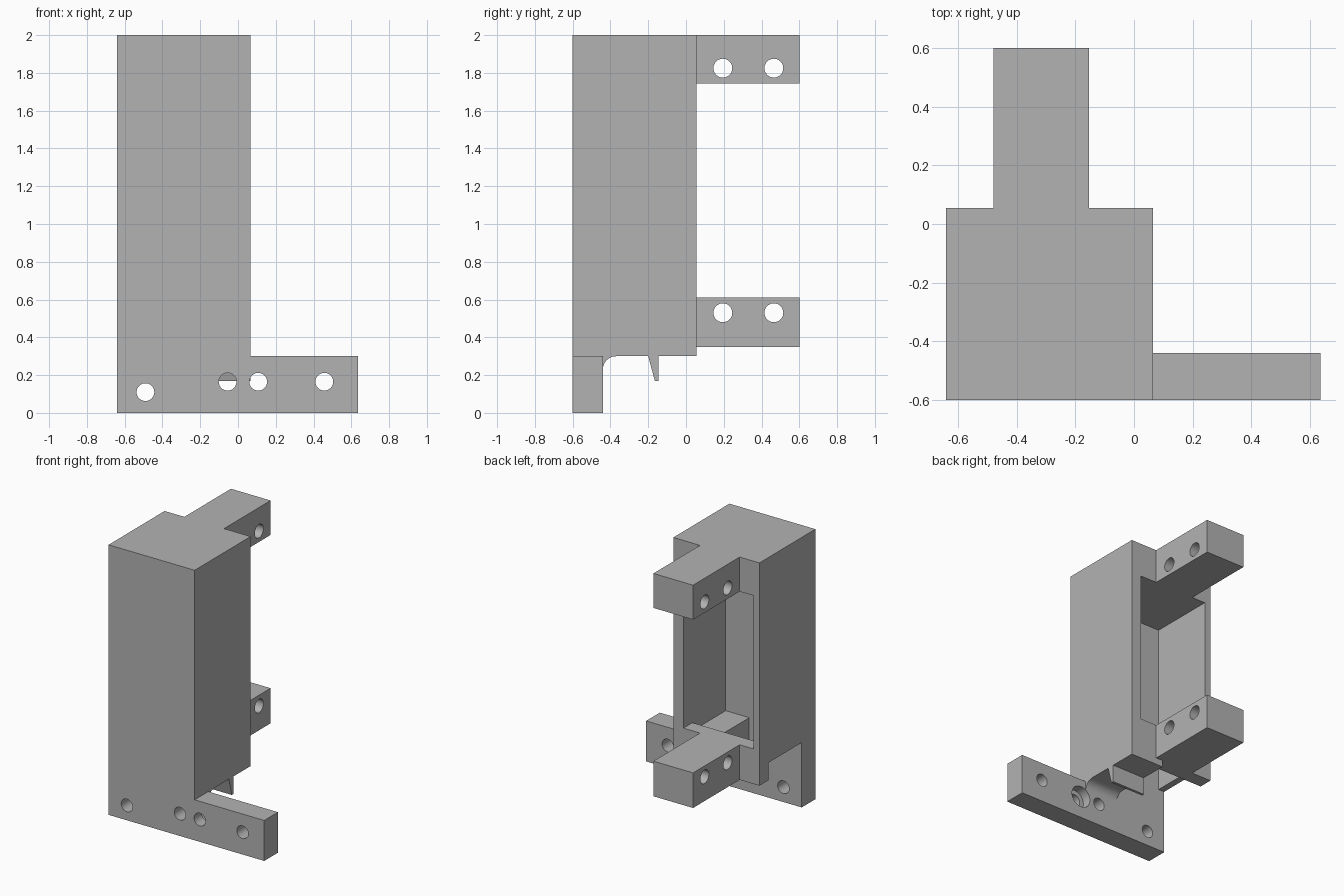
import bpy, bmesh, math
from mathutils import Matrix, Vector

if "Cube" in bpy.data.objects:
    bpy.data.objects.remove(bpy.data.objects["Cube"], do_unlink=True)

grey = bpy.data.materials.new("plain_grey")
grey.use_nodes = True
tone = (0.45, 0.45, 0.45, 1)
grey.diffuse_color = tone
grey.node_tree.nodes["Principled BSDF"].inputs["Base Color"].default_value = tone


def finish(name, bm):
    bmesh.ops.recalc_face_normals(bm, faces=bm.faces)
    mesh = bpy.data.meshes.new(name)
    bm.to_mesh(mesh)
    bm.free()
    mesh.materials.append(grey)
    obj = bpy.data.objects.new(name, mesh)
    bpy.context.collection.objects.link(obj)
    return obj


def box(name, x, y, z):
    bm = bmesh.new()
    size = Matrix.Diagonal((x[1] - x[0], y[1] - y[0], z[1] - z[0], 1))
    centre = Vector((sum(x), sum(y), sum(z))) / 2
    bmesh.ops.create_cube(bm, size=1, matrix=Matrix.Translation(centre) @ size)
    return finish(name, bm)


def rod(name, centre, axis, radius, length):
    bm = bmesh.new()
    turn = Matrix.Rotation(math.pi / 2, 4, "Y" if axis == "x" else "X")
    bmesh.ops.create_cone(bm, cap_ends=True, segments=32, radius1=radius, radius2=radius,
                          depth=length, matrix=Matrix.Translation(centre) @ turn)
    return finish(name, bm)


def prism(name, points, x):
    """Extrude a y-z outline along x."""
    bm = bmesh.new()
    face = bm.faces.new([bm.verts.new((x[0], y, z)) for y, z in points])
    moved = bmesh.ops.extrude_face_region(bm, geom=[face])["geom"]
    verts = [v for v in moved if isinstance(v, bmesh.types.BMVert)]
    bmesh.ops.translate(bm, verts=verts, vec=(x[1] - x[0], 0, 0))
    return finish(name, bm)


def combine(target, tool, operation):
    mod = target.modifiers.new(operation.lower(), "BOOLEAN")
    mod.operation = operation
    mod.solver = "EXACT"
    mod.object = tool
    bpy.context.view_layer.objects.active = target
    bpy.ops.object.modifier_apply(modifier=mod.name)
    bpy.data.objects.remove(tool, do_unlink=True)


# Main dimensions
LEFT, RIGHT, STEP = 0.065, -0.64, -0.21
FRONT, INNER, LIP, BACK = -0.6, -0.44, -0.05, 0.055
FLOOR, CEILING, SHELF, LEDGE = 0.3, 1.745, 0.61, 0.35
inside = (-0.59, -0.017)
well = (INNER, LIP)

# Tall housing
body = box("holder_body", (RIGHT, LEFT), (FRONT, BACK), (FLOOR, 2))

# Cavity, lower well, side gap and raised rear edge
for cut in (
    box("cavity", inside, (INNER, BACK + 0.1), (SHELF, CEILING)),
    box("well", inside, well, (0.55, SHELF + 0.05)),
    box("open_well", (inside[0], STEP), well, (0.1, SHELF + 0.02)),
    box("side_gap", (RIGHT - 0.1, STEP), well, (0.1, 0.48)),
    box("rear_gap", (RIGHT - 0.1, STEP), (LIP - 0.02, BACK + 0.1), (0.1, LEDGE)),
):
    combine(body, cut, "DIFFERENCE")

# Mounting foot along the front
combine(body, box("foot", (RIGHT, 0.635), (FRONT, INNER), (0, FLOOR)), "UNION")

# Rear brackets with cross holes
for low, high, hole_z in ((LEDGE, SHELF, 0.53), (CEILING, 2, 1.825)):
    bracket = box("bracket", (-0.478, -0.153), (0, 0.6), (low, high))
    for y in (0.195, 0.465):
        combine(bracket, rod("bolt_hole", (-0.3, y, hole_z), "x", 0.05, 1), "DIFFERENCE")
    combine(body, bracket, "UNION")

# Curved brace between foot and floor
r = 0.07
arc = [(INNER + r - r * math.cos(a), FLOOR - r + r * math.sin(a))
       for a in (i * math.pi / 16 for i in range(9))]
outline = [(INNER - 0.02, FLOOR + 0.02), (INNER - 0.02, FLOOR - r)] + arc
outline.append((INNER + r, FLOOR + 0.02))
combine(body, prism("brace", outline, (STEP, LEFT)), "UNION")

# Hook under the floor
hook = [(-0.2, 0.32), (-0.2, FLOOR), (-0.165, 0.17), (-0.145, 0.17), (-0.145, 0.32)]
combine(body, prism("hook", hook, (STEP, LEFT)), "UNION")

# Foot holes, one of them counterbored from behind
for x, z in ((-0.49, 0.11), (-0.055, 0.165), (0.107, 0.165), (0.457, 0.165)):
    combine(body, rod("foot_hole", (x, -0.52, z), "y", 0.047, 0.3), "DIFFERENCE")
combine(body, rod("counterbore", (0.107, INNER, 0.165), "y", 0.08, 0.14), "DIFFERENCE")

bpy.ops.object.select_all(action="DESELECT")
body.select_set(True)
bpy.context.view_layer.objects.active = body
bpy.ops.object.shade_smooth_by_angle(angle=math.radians(30))
